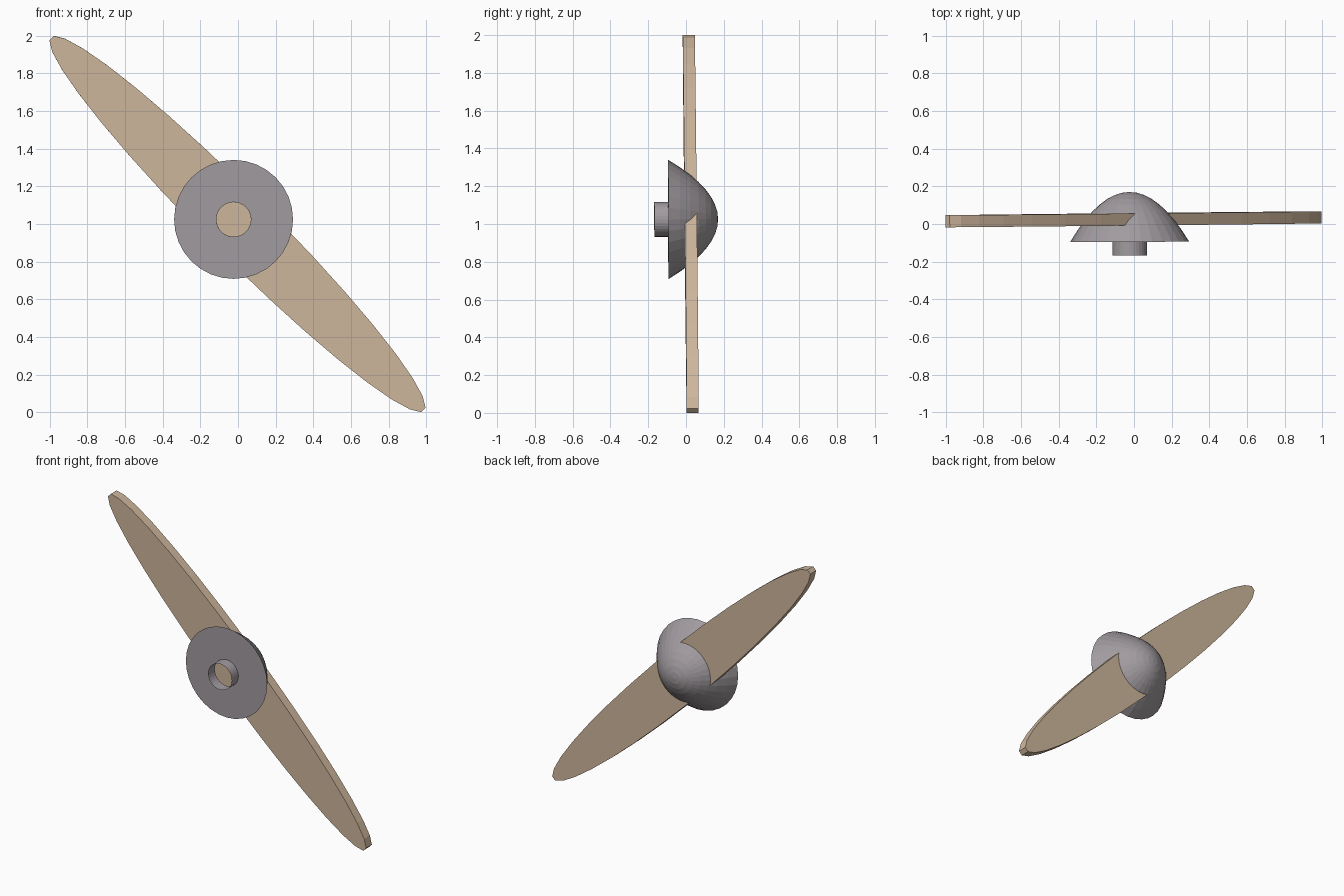
import bpy, bmesh, math
from mathutils import Matrix, Vector

if "Cube" in bpy.data.objects:
    bpy.data.objects.remove(bpy.data.objects["Cube"])


def material(name, color):
    m = bpy.data.materials.new(name)
    m.diffuse_color = (*color, 1)
    m.use_nodes = True
    m.node_tree.nodes["Principled BSDF"].inputs["Base Color"].default_value = m.diffuse_color
    return m


WOOD = material("tan wood", (0.62, 0.47, 0.335))
METAL = material("grey metal", (0.36, 0.33, 0.35))

# Slightly tilted frame: x across the blade, y along it, z backwards through the hub
across = Vector((1, 0, 1)).normalized()
along = Vector((1, 0.0106, -1)).normalized()
back = across.cross(along).normalized()
FRAME = Matrix((across, along, back)).transposed().to_4x4()


def add_object(name, bm, mat, location):
    bmesh.ops.recalc_face_normals(bm, faces=bm.faces)
    bm.transform(Matrix.Translation(location) @ FRAME)
    mesh = bpy.data.meshes.new(name)
    bm.to_mesh(mesh)
    bm.free()
    mesh.materials.append(mat)
    ob = bpy.data.objects.new(name, mesh)
    bpy.context.collection.objects.link(ob)
    return ob


# Blade: one long flat elliptical plate
SIDES = 32
bm = bmesh.new()
rim = []
for i in range(SIDES):
    a = 2 * math.pi * (i + 0.5) / SIDES
    rim.append(bm.verts.new((0.169 * math.sin(a), 1.404 * math.cos(a), -0.032)))
face = bm.faces.new(rim)
ext = bmesh.ops.extrude_face_region(bm, geom=[face], use_keep_orig=True)
verts = [g for g in ext["geom"] if isinstance(g, bmesh.types.BMVert)]
bmesh.ops.translate(bm, verts=verts, vec=(0, 0, 0.064))
add_object("blade", bm, WOOD, (-0.003, 0.025, 1.0))

# Hub: open shaft sleeve, flat front plate and rounded nose, turned as one shell
BASE, TIP, RADIUS = -0.094, 0.17, 0.316
profile = [(0.092, -0.168), (0.092, BASE)]
RINGS = 8
for k in range(RINGS + 1):
    r = RADIUS * (1 - k / RINGS)
    profile.append((r, TIP - (TIP - BASE) * (r / RADIUS) ** 2))

bm = bmesh.new()
pts = [bm.verts.new((r, 0, y)) for r, y in profile]
edges = [bm.edges.new(p) for p in zip(pts, pts[1:])]
bmesh.ops.spin(bm, geom=pts + edges, cent=(0, 0, 0), axis=(0, 0, 1),
               angle=2 * math.pi, steps=32)
bmesh.ops.remove_doubles(bm, verts=bm.verts, dist=0.0005)
add_object("hub", bm, METAL, (-0.024, 0, 1.025))
